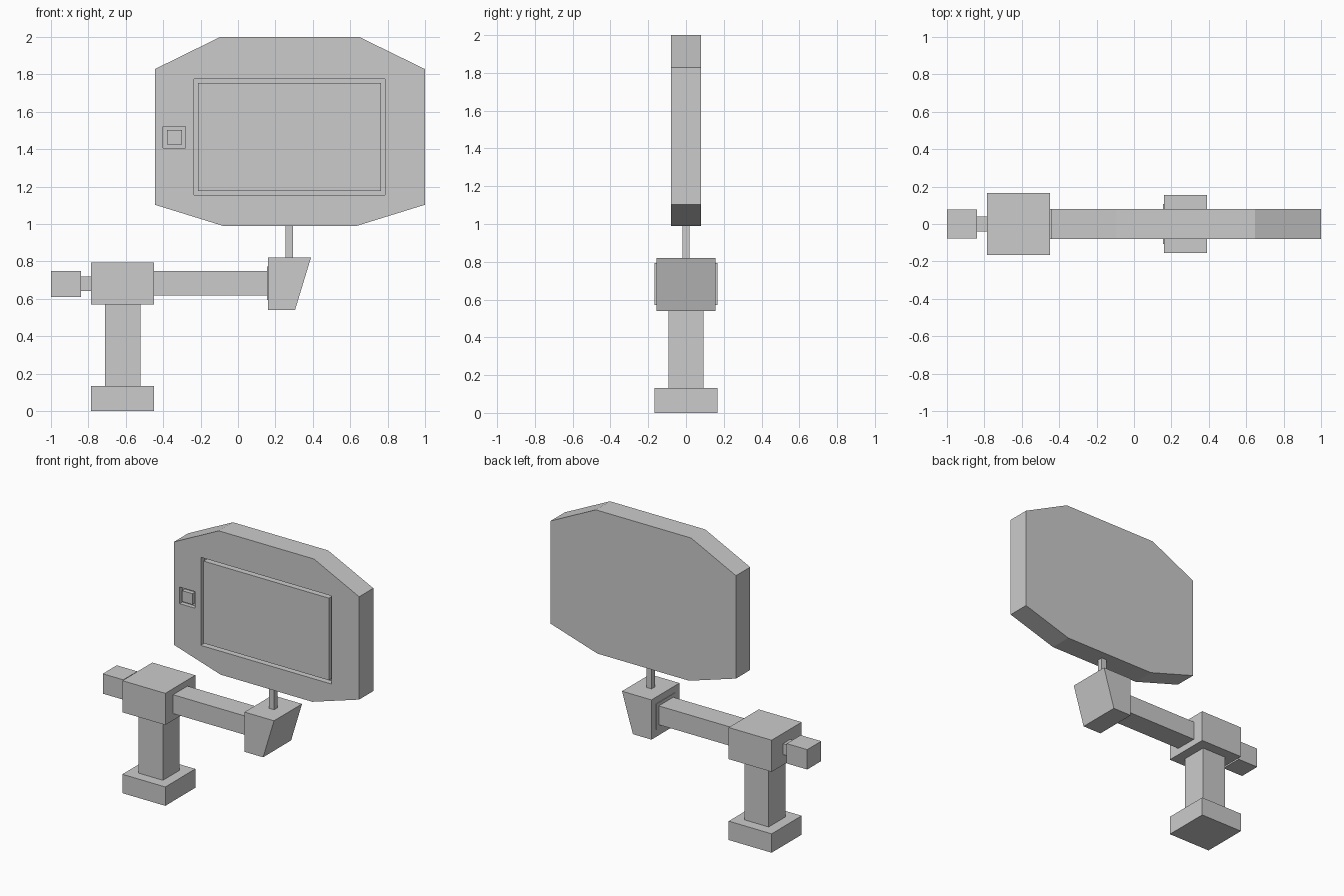
import bpy
import bmesh

if "Cube" in bpy.data.objects:
    bpy.data.objects.remove(bpy.data.objects["Cube"], do_unlink=True)

grey = bpy.data.materials.new("plain_grey")
grey.use_nodes = True
grey.diffuse_color = (0.6, 0.6, 0.6, 1)
grey.node_tree.nodes["Principled BSDF"].inputs["Base Color"].default_value = grey.diffuse_color


def prism(name, outline, y0, y1):
    """Extrude an x-z outline from y0 to y1."""
    bm = bmesh.new()
    face = bm.faces.new([bm.verts.new((x, y0, z)) for x, z in outline])
    side = bmesh.ops.extrude_face_region(bm, geom=[face])["geom"]
    verts = [v for v in side if isinstance(v, bmesh.types.BMVert)]
    bmesh.ops.translate(bm, vec=(0, y1 - y0, 0), verts=verts)
    bmesh.ops.recalc_face_normals(bm, faces=bm.faces)
    mesh = bpy.data.meshes.new(name)
    bm.to_mesh(mesh)
    bm.free()
    mesh.materials.append(grey)
    obj = bpy.data.objects.new(name, mesh)
    bpy.context.collection.objects.link(obj)
    return obj


def box(name, x0, x1, z0, z1, y0, y1=None):
    """Box; with a single y value it is a half depth."""
    if y1 is None:
        y0, y1 = -y0, y0
    return prism(name, [(x0, z0), (x1, z0), (x1, z1), (x0, z1)], y0, y1)


# Stand
box("base", -0.785, -0.45, 0, 0.133, 0.167)
box("column", -0.71, -0.52, 0.133, 0.57, 0.093)
box("head_block", -0.785, -0.45, 0.57, 0.793, 0.167)
box("knob_neck", -0.84, -0.785, 0.643, 0.72, 0.04)
box("knob", -1, -0.84, 0.61, 0.75, 0.078)

# Arm and tapered bracket
box("arm", -0.45, 0.16, 0.617, 0.75, 0.08)
box("arm_collar", 0.156, 0.165, 0.595, 0.773, 0.107)
prism("bracket", [(0.16, 0.54), (0.305, 0.54), (0.39, 0.82), (0.16, 0.82)], -0.156, 0.156)
box("sign_post", 0.255, 0.295, 0.82, 0.995, 0.019)

# Eight-sided panel
FRONT = -0.079
panel = prism("panel", [(-0.445, 1.103), (-0.08, 0.99), (0.635, 0.99), (1, 1.103),
                        (1, 1.828), (0.648, 2), (-0.095, 2), (-0.445, 1.828)], FRONT, -FRONT)


def grooved_plate(name, x0, x1, z0, z1, gap, depth):
    """Cut a pocket in the panel and fill it with a plate, leaving a groove."""
    cutter = box(name + "_cutter", x0, x1, z0, z1, FRONT - 0.05, FRONT + depth)
    cutter.hide_render = True
    mod = panel.modifiers.new(name, "BOOLEAN")
    mod.object = cutter
    mod.operation = "DIFFERENCE"
    mod.solver = "EXACT"
    bpy.context.view_layer.objects.active = panel
    bpy.ops.object.modifier_apply(modifier=mod.name)
    bpy.data.objects.remove(cutter, do_unlink=True)
    box(name, x0 + gap, x1 - gap, z0 + gap, z1 - gap, FRONT, FRONT + depth)


grooved_plate("screen", -0.235, 0.785, 1.155, 1.776, 0.021, 0.04)
grooved_plate("button", -0.4, -0.28, 1.405, 1.522, 0.02, 0.03)
